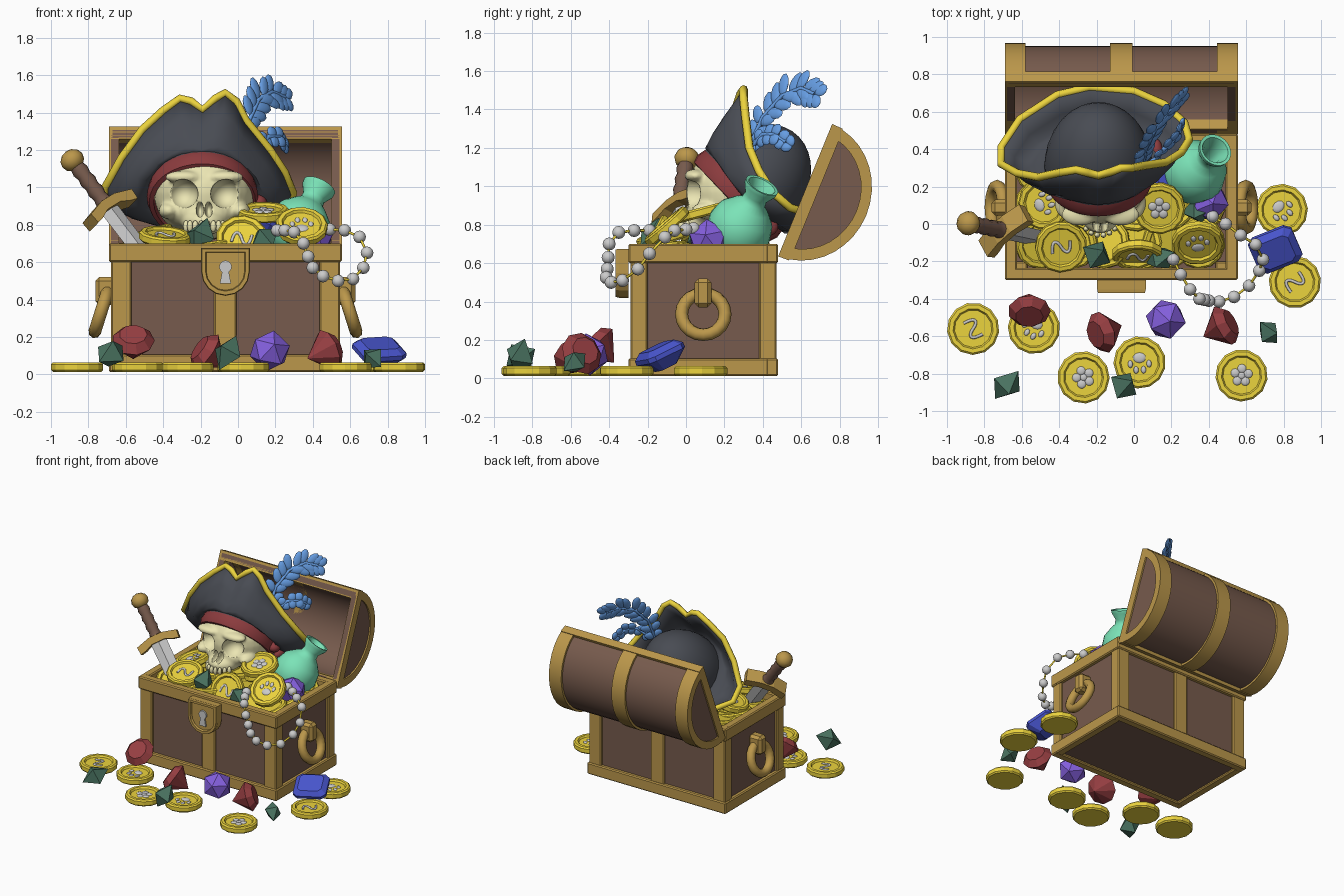
import bpy, bmesh, math, random
from math import sin, cos, pi
from mathutils import Vector, Matrix

if "Cube" in bpy.data.objects:
    bpy.data.objects.remove(bpy.data.objects["Cube"])

random.seed(8)
COL = dict(gold=(186, 150, 76), wood=(118, 91, 78), coin=(235, 210, 64), hat=(74, 77, 84),
           cloth=(138, 62, 64), bone=(235, 229, 178), feather=(102, 156, 226), mint=(122, 226, 182),
           ruby=(150, 65, 68), emerald=(76, 116, 98), violet=(132, 96, 222), sapphire=(74, 86, 205))


def paint(ob, col):
    if col:
        m = bpy.data.materials.get(col) or bpy.data.materials.new(col)
        m.diffuse_color = [(c / 255) ** 2.2 for c in COL[col]] + [1]
        m.use_nodes = True
        m.node_tree.nodes["Principled BSDF"].inputs["Base Color"].default_value = m.diffuse_color
        ob.data.materials.append(m)


def finish(name, bm, col=None, M=None, smooth=0):
    bmesh.ops.remove_doubles(bm, verts=bm.verts, dist=1e-5)
    if M:
        bm.transform(M)
    bmesh.ops.recalc_face_normals(bm, faces=bm.faces)
    me = bpy.data.meshes.new(name)
    bm.to_mesh(me)
    bm.free()
    if smooth:
        me.polygons.foreach_set("use_smooth", [True] * len(me.polygons))
        me.set_sharp_from_angle(angle=math.radians(smooth))
    ob = bpy.data.objects.new(name, me)
    bpy.context.collection.objects.link(ob)
    paint(ob, col)
    return ob


def frame(loc, axis=(0, 0, 1), roll=0):
    q = Vector(axis).to_track_quat('Z', 'Y').to_matrix().to_4x4()
    return Matrix.Translation(loc) @ q @ Matrix.Rotation(roll, 4, 'Z')


def basis(loc, x, y, z):
    M = Matrix((x, y, z)).transposed().to_4x4()
    M.translation = loc
    return M


def loft(name, rings, col=None, M=None, smooth=0, cap=False):
    bm = bmesh.new()
    R = [[bm.verts.new(p) for p in r] for r in rings]
    n = len(R[0])
    for a, b in zip(R, R[1:]):
        for i in range(n):
            bm.faces.new((a[i], a[(i + 1) % n], b[(i + 1) % n], b[i]))
    if cap:
        bm.faces.new(R[0])
        bm.faces.new(R[-1])
    return finish(name, bm, col, M, smooth)


def lathe(name, prof, n, col=None, M=None, smooth=0):
    return loft(name, [[(r * cos(2 * pi * i / n), r * sin(2 * pi * i / n), z) for i in range(n)]
                       for r, z in prof], col, M, smooth)


def prism(name, poly, depth, col=None, M=None, smooth=0):
    return loft(name, [[(x, y, z) for x, y in poly] for z in (0, depth)], col, M, smooth, True)


def box(name, lo, hi, col=None, bevel=0.008, M=None):
    bm = bmesh.new()
    lo, hi = Vector(lo), Vector(hi)
    bmesh.ops.create_cube(bm, size=1, matrix=Matrix.Translation((lo + hi) / 2) @ Matrix.Diagonal((*(hi - lo), 1)))
    if bevel:
        bmesh.ops.bevel(bm, geom=bm.edges[:], offset=bevel, segments=1, affect='EDGES')
    return finish(name, bm, col, M)


def balls(name, mats, col=None, M=None, seg=16, smooth=60):
    bm = bmesh.new()
    for m in mats:
        bmesh.ops.create_uvsphere(bm, u_segments=seg, v_segments=max(6, seg // 2), radius=1, matrix=m)
    return finish(name, bm, col, M, smooth)


def el(loc, r):
    return Matrix.Translation(loc) @ Matrix.Diagonal((*r, 1))


def tube(name, pts, r, col=None, cyclic=False, M=None, kind='POLY'):
    cu = bpy.data.curves.new(name, 'CURVE')
    cu.dimensions, cu.bevel_depth, cu.bevel_resolution, cu.use_fill_caps = '3D', r, 2, True
    s = cu.splines.new(kind)
    s.points.add(len(pts) - 1)
    for p, q in zip(s.points, pts):
        p.co = (*q, 1)
    s.use_cyclic_u, s.use_endpoint_u = cyclic, True
    ob = bpy.data.objects.new(name, cu)
    bpy.context.collection.objects.link(ob)
    ob.matrix_world = M or Matrix()
    paint(ob, col)


# Chest body
X0, X1, Y0, Y1, CX = -0.69, 0.555, -0.30, 0.48, -0.067
box("chest_body", (X0 + .03, Y0 + .03, .03), (X1 - .03, Y1 - .03, .6), 'wood', 0)
for nm, z0, z1 in (("bottom", .012, .105), ("top", .6, .7)):
    for y in (Y0, Y1 - .065):
        box(nm + "_rim_long", (X0, y, z0), (X1, y + .065, z1), 'gold')
    for x in (X0, X1 - .065):
        box(nm + "_rim_side", (x, Y0 + .05, z0), (x + .065, Y1 - .05, z1), 'gold')
for y in (Y0 + .01, Y1 - .1):
    for x in (X0 + .01, X1 - .12):
        box("corner_post", (x, y, .09), (x + .11, y + .09, .62), 'gold')
for y in (Y0 + .012, Y1 - .062):
    box("centre_post", (CX - .06, y, .09), (CX + .06, y + .05, .62), 'gold')

# Side handles
for s in (-1, 1):
    lathe("handle_ring", [(.113 + .034 * cos(a), .034 * sin(a)) for a in [k * pi / 4 for k in range(9)]], 20, 'gold',
          frame((CX + s * .665, .09, .335), (.95 * s, 0, .3)), 60)
    a, b = sorted((CX + s * .58, CX + s * .695))
    box("handle_mount", (a, .045, .37), (b, .132, .52), 'gold', .02)

# Lock plate
LM = Matrix.Translation((CX, -.3, 0)) @ Matrix.Rotation(pi / 2, 4, 'X')
shield = lambda s: [(s * x, .56 + s * y) for x, y in [(-.13, .115), (.13, .115)] +
                    [(.13 * cos(a), -.01 - .13 * sin(a)) for a in [k * pi / 8 for k in range(9)]]]
prism("lock_plate", shield(1), .05, 'gold', LM)
loft("lock_border", [[(x, y, z) for x, y in shield(k)] for k, z in ((1, .04), (.97, .068), (.82, .068), (.78, .045))],
     'gold', LM)
lathe("keyhole_round", [(0, 0), (.034, 0), (.034, .062), (0, .062)], 12, None, LM @ Matrix.Translation((0, .575, 0)))
prism("keyhole_slot", [(-.014, .57), (.014, .57), (.03, .485), (-.03, .485)], .062, None, LM)

# Open rounded lid
E, N = Vector((0, .378, .926)), Vector((0, .926, -.378))


def lid_part(name, poly, x0, x1, col):
    prism(name, poly, x1 - x0, col, basis(Vector((x0, .62, .98)), E, N, Vector((1, 0, 0))), 35)


def arc(r):
    return [(r * cos(k * pi / 18), .93 * r * sin(k * pi / 18)) for k in range(19)]


lid_part("lid_shell", arc(.352) + arc(.31)[::-1], X0 + .02, X1 - .02, 'wood')
for x0, x1 in ((X0, X0 + .11), (CX - .06, CX + .06), (X1 - .11, X1)):
    lid_part("lid_band", arc(.37) + arc(.31)[::-1], x0, x1, 'gold')
for x in (X0 + .012, X1 - .052):
    lid_part("lid_end_panel", arc(.33), x, x + .04, 'wood')
for x in (X0, X1 - .055):
    lid_part("lid_end_rim", [(-.36, 0), (.36, 0), (.345, .065), (-.345, .065)], x, x + .055, 'gold')
for s in (-1, 1):
    lid_part("lid_long_rim", [(s * .372, 0), (s * .3, 0), (s * .3, .055), (s * .37, .06)], X0, X1, 'gold')

# Skull with cut eye sockets and nose
S = Vector((-.18, 0, 0))
at = lambda x, y, z, *r: el(S + Vector((x, y, z)), r)
skull = balls("skull", [at(0, .28, .97, .27, .28, .25), at(0, .2, .87, .215, .2, .11), at(0, .1, .82, .125, .15, .075),
                        at(-.19, .12, .875, .055, .09, .045), at(.19, .12, .875, .055, .09, .045),
                        at(-.11, .05, 1.055, .1, .06, .035), at(.11, .05, 1.055, .1, .06, .035)], 'bone', seg=32)
cut = balls("socket_cutter", [at(-.115, .01, .965, .082, .11, .078), at(.115, .01, .965, .082, .11, .078),
                              at(-.023, -.02, .882, .021, .09, .042), at(.023, -.02, .882, .021, .09, .042)], 'bone', seg=24)
cut.hide_render = cut.hide_viewport = True
m = skull.modifiers.new("blend", 'REMESH')
m.mode, m.voxel_size, m.use_smooth_shade = 'VOXEL', .012, True
m = skull.modifiers.new("soften", 'SMOOTH')
m.iterations = 4
m = skull.modifiers.new("sockets", 'BOOLEAN')
m.operation, m.object = 'DIFFERENCE', cut
balls("teeth", [at(.115 * sin(a), .08 - .14 * cos(a), .792, .016, .016, .032) for a in [(k - 3.5) * .29 for k in range(8)]],
      'bone', seg=8)

# Head scarf and knot
C, A = Vector((-.19, .30, .98)), Vector((0, .72, .694))
HM = frame(C, A)
lathe("head_scarf", [(.26, -.09), (.285, -.085), (.298, -.045), (.29, 0), (.26, .01), (.26, -.09)], 32, 'cloth', HM, 50)
balls("scarf_knot", [el((.11, .31, .92), (.045, .05, .04)), el((.12, .38, .85), (.035, .075, .04)),
                     el((.1, .42, .79), (.03, .06, .05))], 'cloth')

# Tricorn hat: crown, lofted brim, yellow trim
lathe("hat_crown", [(.29 * cos(k * pi / 20), .40 * sin(k * pi / 20)) for k in range(11)], 32, 'hat', HM, 60)
edge = [Vector(p) for p in (
    (-.19, .26, 1.415), (-.12, .28, 1.475), (-.07, .30, 1.505), (-.01, .30, 1.46), (.04, .31, 1.36), (.17, .33, 1.2),
    (.25, .38, 1.08), (.295, .45, .97), (.27, .54, .89), (.16, .64, .86), (0, .71, .84), (-.24, .73, .84),
    (-.41, .69, .85), (-.61, .56, .87), (-.71, .41, .91), (-.71, .32, 1.0), (-.62, .27, 1.16), (-.51, .25, 1.31),
    (-.4, .275, 1.41), (-.31, .29, 1.475), (-.25, .275, 1.46))]
rings = []
for t in (0, .25, .5, .75, 1):
    ring = []
    for p in edge:
        d = p - C
        base = C + (d - A * d.dot(A)).normalized() * .283
        ring.append(base.lerp(p, t) - A * .3 * t * (1 - t))
    rings.append(ring)
brim = loft("hat_brim", rings, 'hat', None, 60)
brim.modifiers.new("thickness", 'SOLIDIFY').thickness = .02
tube("hat_trim", edge, .022, 'coin', True)


# Feather plumes made of flat overlapping barbs
def plume(name, path, width, n):
    P, mats = [Vector(p) for p in path], []
    for i in range(n):
        t = i / (n - 1) * (len(P) - 1.001)
        k = int(t)
        p, T = P[k].lerp(P[k + 1], t - k), (P[k + 1] - P[k]).normalized()
        W = Vector((.7, -.6, .35)).cross(T).normalized()
        L = width * (.55 + .45 * sin(pi * (i + 1) / (n + 1)))
        for s in (-1, 1):
            d = (W * s * .75 + T * .66).normalized()
            nrm = d.cross(T).normalized()
            mats.append(basis(p + d * L / 2, d, nrm.cross(d), nrm) @ Matrix.Diagonal((L / 2, .033, .013, 1)))
    balls(name, mats, 'feather', seg=10)
    tube(name + "_quill", P, .012, 'feather')


plume("feather_large", [(.05, .33, 1.2), (.06, .4, 1.36), (.11, .5, 1.47), (.18, .6, 1.51), (.25, .67, 1.48)], .125, 11)
plume("feather_small", [(.1, .33, 1.19), (.16, .4, 1.27), (.22, .46, 1.27), (.25, .52, 1.23)], .07, 6)

# Sword
D = Vector((.6, -.126, -.79)).normalized()
G = Vector((.24, .22, .16))
G = (G - D * G.dot(D)).normalized()
O, H = Vector((-.70, -.035, .9)), G.cross(D)
SM = basis(O, G, -H, D)
balls("sword_pommel", [el((0, 0, -.31), (.066, .066, .058))], 'gold', SM, 12)
lathe("sword_grip", [(0, -.3), (.035, -.29)] + [(.046 if k % 2 else .038, -.27 + k * .034) for k in range(8)] + [(0, 0)],
      12, 'wood', SM, 30)
prism("sword_guard", [(-.155, .06), (-.16, .0), (-.05, -.03), (.05, -.03), (.16, 0), (.155, .06), (.11, .05), (.05, .025),
                      (-.05, .025), (-.11, .05)], .11, 'gold', basis(O - H * .055, G, D, H))
loft("sword_blade", [[(.062 * w, 0, z), (0, .02 * w, z), (-.062 * w, 0, z), (0, -.02 * w, z)]
                     for w, z in ((1, 0), (.95, .35), (.1, .48))], None, SM, 0, True)

# Vase
lathe("vase", [(0, -.17), (.09, -.15), (.15, -.09), (.172, 0), (.15, .08), (.1, .135), (.066, .165), (.062, .2),
               (.09, .25), (.092, .272), (.075, .27), (.05, .21), (.045, .1), (0, .1)], 24, 'mint',
      frame((.325, .28, .785), (.095, .1, .19)), 50)

# Bead necklace
loop = [(.42, .04, .78), (.49, .0, .775), (.57, -.06, .77), (.65, -.11, .735), (.69, -.19, .65), (.67, -.25, .57),
        (.615, -.33, .51), (.535, -.39, .5), (.455, -.415, .525), (.4, -.41, .57), (.375, -.405, .63), (.35, -.4, .7),
        (.3, -.35, .76), (.25, -.27, .77), (.21, -.19, .77)]
tube("necklace_string", loop, .007, 'coin')
balls("necklace_beads", [el(p, (.034,) * 3) for p in loop], None, None, 12)


# Coins with raised rim and a symbol
def coin(loc, kind, axis=(0, 0, 1), roll=0):
    M = frame(loc, axis, roll)
    lathe("coin", [(0, -.025), (.13, -.025), (.14, -.015), (.14, .016), (.13, .026), (.108, .026), (.1, .012), (0, .012)],
          13, 'coin', M)
    if kind == 'paw':
        balls("coin_paw", [el((0, -.025, .012), (.035, .028, .008))] +
              [el((x, y, .012), (.014, .02, .008)) for x, y in ((-.05, .008), (-.02, .04), (.02, .04), (.05, .008))], None, M, 10)
    elif kind == 'flower':
        balls("coin_flower", [el((.037 * sin(a), .037 * cos(a), .012), (.024, .024, .008))
                              for a in [k * 2 * pi / 5 for k in range(5)]] + [el((0, 0, .012), (.02, .02, .008))], None, M, 10)
    elif kind == 'wave':
        tube("coin_wave", [(-.055, -.02, .013), (-.04, .05, .013), (0, .03, .013), (0, -.03, .013), (.04, -.05, .013),
                           (.055, .02, .013)], .008, None, False, M, 'NURBS')


for x, y, k in ((-.86, -.56, 'wave'), (-.535, -.555, 'paw'), (-.27, -.82, 'flower'), (.03, -.74, 'paw'),
                (.575, -.81, 'flower'), (.86, -.31, 'wave'), (.79, .075, 'paw')):
    coin((x, y, .038), k, roll=x)
coin((.34, -.1, .79), 'paw', (.05, -.65, .75))
coin((.135, .085, .865), 'flower', (0, -.25, .95))
coin((-.39, -.12, .735), 'wave', (.08, -.25, .95))
coin((.02, -.165, .72), 'wave', (0, -.85, .45))
coin((-.48, .11, .74), 'paw', (-.3, -.1, .95))
for i in range(18):  # loose filler in the chest
    coin((-.5 + i % 6 * .17, -.1 + i // 6 * .2, random.uniform(.62, .67)), '',
         (random.uniform(-.3, .3), random.uniform(-.3, .3), 1))


# Gems
def octa(loc, s, axis):
    lathe("green_gem", [(0, -1.25 * s), (s, 0), (0, 1.25 * s)], 4, 'emerald', frame(loc, axis, .5))


for loc, s, ax in (((-.68, -.86, .11), .085, (.5, .6, .35)), ((-.055, -.865, .115), .085, (.35, .2, .7)),
                   ((.72, -.58, .085), .068, (-.4, .5, .4)), ((-.2, -.165, .74), .085, (.3, .2, .8)),
                   ((.14, -.18, .72), .08, (.5, .2, .4)), ((.34, .07, .74), .075, (.8, .1, .3))):
    octa(loc, s, ax)
for loc, ax in (((-.56, -.455, .17), (0, -.65, .7)), ((-.16, -.575, .11), (-.7, -.25, .5)), ((.47, -.55, .125), (.75, .4, .3))):
    lathe("red_gem", [(0, -.12), (.115, .015), (.075, .06), (0, .06)], 9, 'ruby', frame(loc, ax))
for p in ((.17, -.51, .125), (.4, .12, .72)):
    bm = bmesh.new()
    bmesh.ops.create_icosphere(bm, subdivisions=1, radius=.112)
    finish("purple_gem", bm, 'violet', frame(p, (.2, -.1, 1)))
for p, ax in (((.755, -.135, .125), (.1, -.4, .9)), ((.16, .27, .78), (.4, .2, .8))):
    octagon = ((-.125, -.08), (-.09, -.11), (.09, -.11), (.125, -.08), (.125, .08), (.09, .11), (-.09, .11), (-.125, .08))
    loft("blue_gem", [[(x * k, y * k, z) for x, y in octagon] for k, z in ((.45, -.075), (1, -.01), (1, .015), (.72, .045))],
         'sapphire', frame(p, ax, .15), 0, True)
